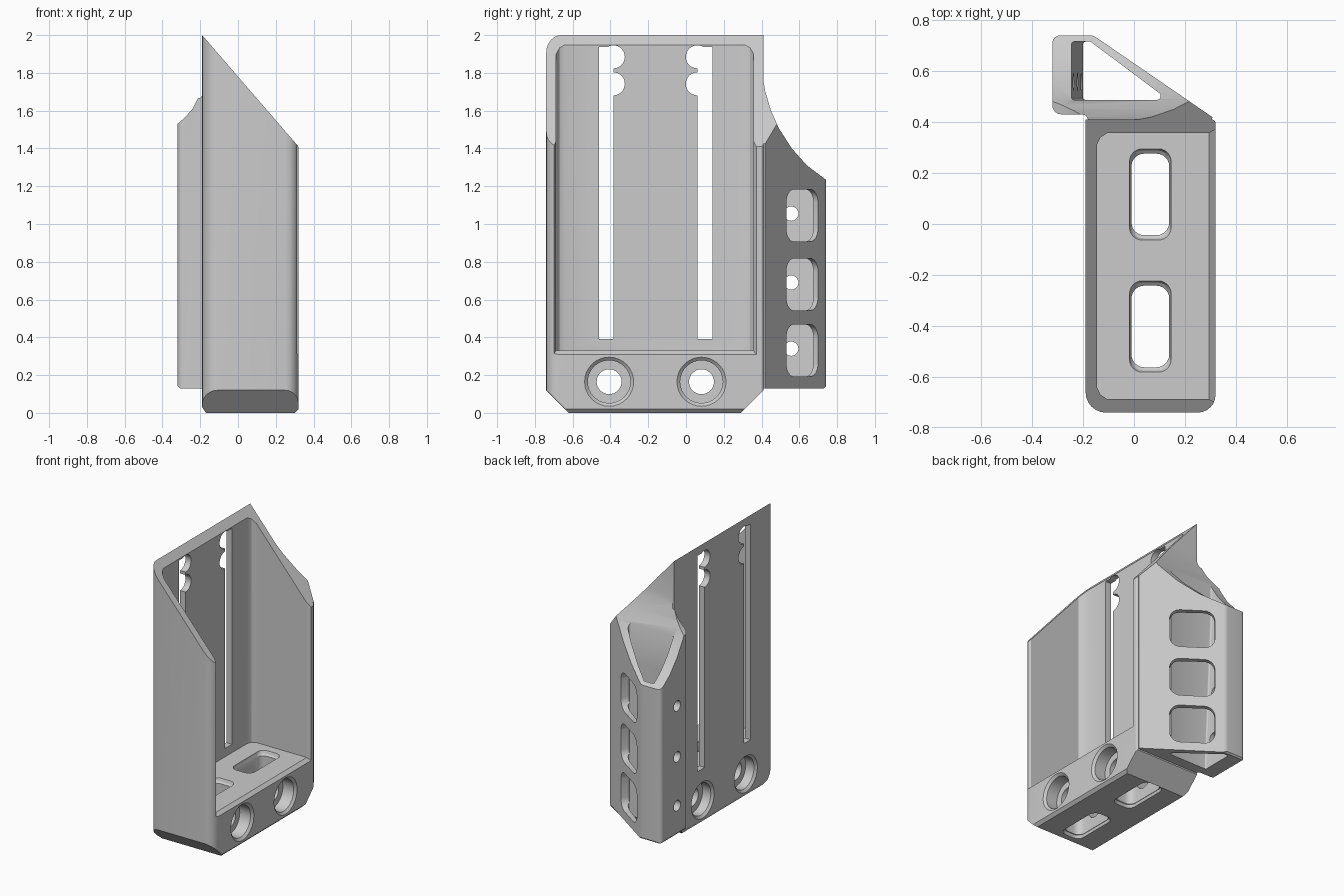
import bpy, bmesh, math
from mathutils import Vector

if "Cube" in bpy.data.objects:
    bpy.data.objects.remove(bpy.data.objects["Cube"])


def loft(name, rings):
    """Closed solid through rings of equal point count, faces outward."""
    bm = bmesh.new()
    vs = [[bm.verts.new(p) for p in r] for r in rings]
    n = len(rings[0])
    for a, b in zip(vs, vs[1:]):
        for i in range(n):
            bm.faces.new((a[i], a[(i + 1) % n], b[(i + 1) % n], b[i]))
    bm.faces.new(vs[0][::-1])
    bm.faces.new(vs[-1])
    bm.normal_update()
    if bm.calc_volume(signed=True) < 0:
        bmesh.ops.reverse_faces(bm, faces=bm.faces[:])
        bm.normal_update()
    me = bpy.data.meshes.new(name)
    bm.to_mesh(me)
    bm.free()
    ob = bpy.data.objects.new(name, me)
    bpy.context.collection.objects.link(ob)
    return ob


def place(pts, axis, t):
    if axis == 'x':
        return [(t, a, b) for a, b in pts]
    if axis == 'y':
        return [(a, t, b) for a, b in pts]
    return [(a, b, t) for a, b in pts]


def prism(name, pts, axis, lo, hi):
    return loft(name, [place(pts, axis, lo), place(pts, axis, hi)])


def fillet(corners, steps=6):
    """Polygon of (a, b, radius) with rounded corners."""
    out = []
    n = len(corners)
    for i, (x, y, r) in enumerate(corners):
        p = Vector((x, y))
        if r == 0:
            out.append((x, y))
            continue
        a = (Vector(corners[i - 1][:2]) - p).normalized()
        b = (Vector(corners[(i + 1) % n][:2]) - p).normalized()
        half = a.angle(b) / 2
        c = p + (a + b).normalized() * r / math.sin(half)
        s = p + a * r / math.tan(half) - c
        e = p + b * r / math.tan(half) - c
        a0 = math.atan2(s.y, s.x)
        d = (math.atan2(e.y, e.x) - a0 + math.pi) % (2 * math.pi) - math.pi
        for k in range(steps + 1):
            t = a0 + d * k / steps
            out.append((c.x + r * math.cos(t), c.y + r * math.sin(t)))
    return out


def rect(a0, a1, b0, b1, r=0.0):
    return fillet([(a0, b0, r), (a1, b0, r), (a1, b1, r), (a0, b1, r)])


def circle(a, b, r, n=32):
    return [(a + r * math.cos(2 * math.pi * i / n),
             b + r * math.sin(2 * math.pi * i / n)) for i in range(n)]


def boolean(ob, tool, op='DIFFERENCE'):
    m = ob.modifiers.new(op, 'BOOLEAN')
    m.operation, m.solver, m.object = op, 'EXACT', tool
    bpy.context.view_layer.objects.active = ob
    bpy.ops.object.modifier_apply(modifier=m.name)
    bpy.data.objects.remove(tool)


# Housing block: plan outline trimmed by its side and lower front profiles
housing = prism("housing", fillet([(-.19, -.74, .08), (.32, -.74, .07),
                                   (.32, .41, .015), (-.19, .41, 0)]), 'z', -.1, 2.3)
boolean(housing, prism("side_trim", [(-.62, 0), (.29, 0), (.6, .31), (.6, 2.2),
                                     (-.9, 2.2), (-.9, .28)], 'x', -1, 1), 'INTERSECT')
boolean(housing, prism("foot_trim", [(-.4, 2.4), (-.4, .35), (-.17, 0), (.30, 0),
                                     (.5, .2), (.5, 2.4)], 'y', -1, 1), 'INTERSECT')

# Triangular tube along the rear side, with a chamfered foot and scooped top
outline = [(-.32, .74, .03), (-.16, .74, .05), (.308, .419, 0), (.298, .388, 0),
           (-.17, .388, 0), (-.19, .43, .02), (-.32, .43, .035)]
tube = prism("side_tube", fillet(outline), 'z', .13, 2.0)
scoop = [(.2, .10), (.70, .10), (.9, .30), (.9, 1.13), (.74, 1.235), (.64, 1.31),
         (.56, 1.40), (.49, 1.51), (.45, 1.60), (.42, 1.70), (.41, 1.76), (.2, 1.76)]
boolean(tube, prism("scoop_trim", scoop, 'x', -1, 1), 'INTERSECT')
top = [(-.6, .45), (-.28, .10), (.5, .10), (.5, 2.2), (-.18, 2.2), (-.195, 1.70),
       (-.24, 1.61), (-.28, 1.565), (-.32, 1.53), (-.6, 1.4)]
boolean(tube, prism("tube_top_trim", top, 'y', -1, 1), 'INTERSECT')
boolean(housing, tube, 'UNION')

# Slanted top across both
boolean(housing, prism("slant_cut", [(-.4, 2.243), (.5, 1.202), (.5, 2.6), (-.4, 2.6)],
                       'y', -1, 1))


def bore_ring(x, z):
    return place(fillet([(x, .715, .01), (-.17, .715, .01),
                         (.135, .487, .015), (x, .487, .01)]), 'z', z)


boolean(housing, loft("tube_bore", [bore_ring(-.20, 0), bore_ring(-.20, .2),
                                    bore_ring(-.245, 1.24), bore_ring(-.245, 2.2)]))

# Main recess, rounded at the back and flared at the mouth
steps = [(-.145, .045, .33), (-.132, .018, .33), (-.105, 0, .33),
         (.295, 0, .33), (.335, -.024, .297)]
boolean(housing, loft("recess", [place(rect(-.687 + i, .357 - i, z, 2.5), 'x', x)
                                 for x, i, z in steps]))

# Long slots in the back plate, each with two round notches
for y0, y1, edge in ((-.46, -.385, -.385), (.06, .14, .06)):
    boolean(housing, prism("slot", rect(y0, y1, .39, 1.937), 'x', -.3, -.08))
    for z in (1.885, 1.742):
        boolean(housing, prism("notch", circle(edge, z, .061), 'x', -.3, -.08))

# Base cross holes, counterbored on both faces
for y in (-.407, .082):
    prof = [(-.22, .15), (-.19, .13), (-.175, .113), (-.11, .113), (-.109, .066),
            (.219, .066), (.22, .113), (.305, .113), (.32, .13), (.35, .15)]
    boolean(housing, loft("cross_hole", [place(circle(y, .165, r), 'x', x)
                                         for x, r in prof]))

# Base drain slots with eased ends
for y in (-.402, .116):
    prof = [(-.03, .03), (.02, .005), (.021, 0), (.30, 0), (.31, .012), (.36, .03)]
    boolean(housing, loft("drain_slot", [
        place(rect(-.01 - g * .4, .138 + g * .4, y - .16 - g, y + .16 + g, .05), 'z', z)
        for z, g in prof]))

# Tube windows on the slanted face and small holes in the opposite wall
along = Vector((.468, -.321, 0)).normalized()
normal = Vector((-along.y, along.x, 0))
centre = Vector((.022, .615, 0))
for zc in (1.045, .68, .33):
    rings = []
    for depth in (.05, -.055):
        rings.append([centre + normal * depth + along * a + Vector((0, 0, zc + b))
                      for a, b in rect(-.148, .148, -.138, .138, .07)])
    boolean(housing, loft("window", rings))
    boolean(housing, prism("screw_hole", circle(.557, zc + .01, .038, 20), 'x', -.4, -.1))

# Finish
grey = bpy.data.materials.new("plain grey")
grey.diffuse_color = (.6, .6, .6, 1)
grey.use_nodes = True
grey.node_tree.nodes["Principled BSDF"].inputs["Base Color"].default_value = grey.diffuse_color
housing.data.materials.clear()
housing.data.materials.append(grey)
for p in housing.data.polygons:
    p.material_index = 0
bpy.ops.object.select_all(action='DESELECT')
housing.select_set(True)
bpy.context.view_layer.objects.active = housing
bpy.ops.object.shade_smooth_by_angle(angle=math.radians(30))
